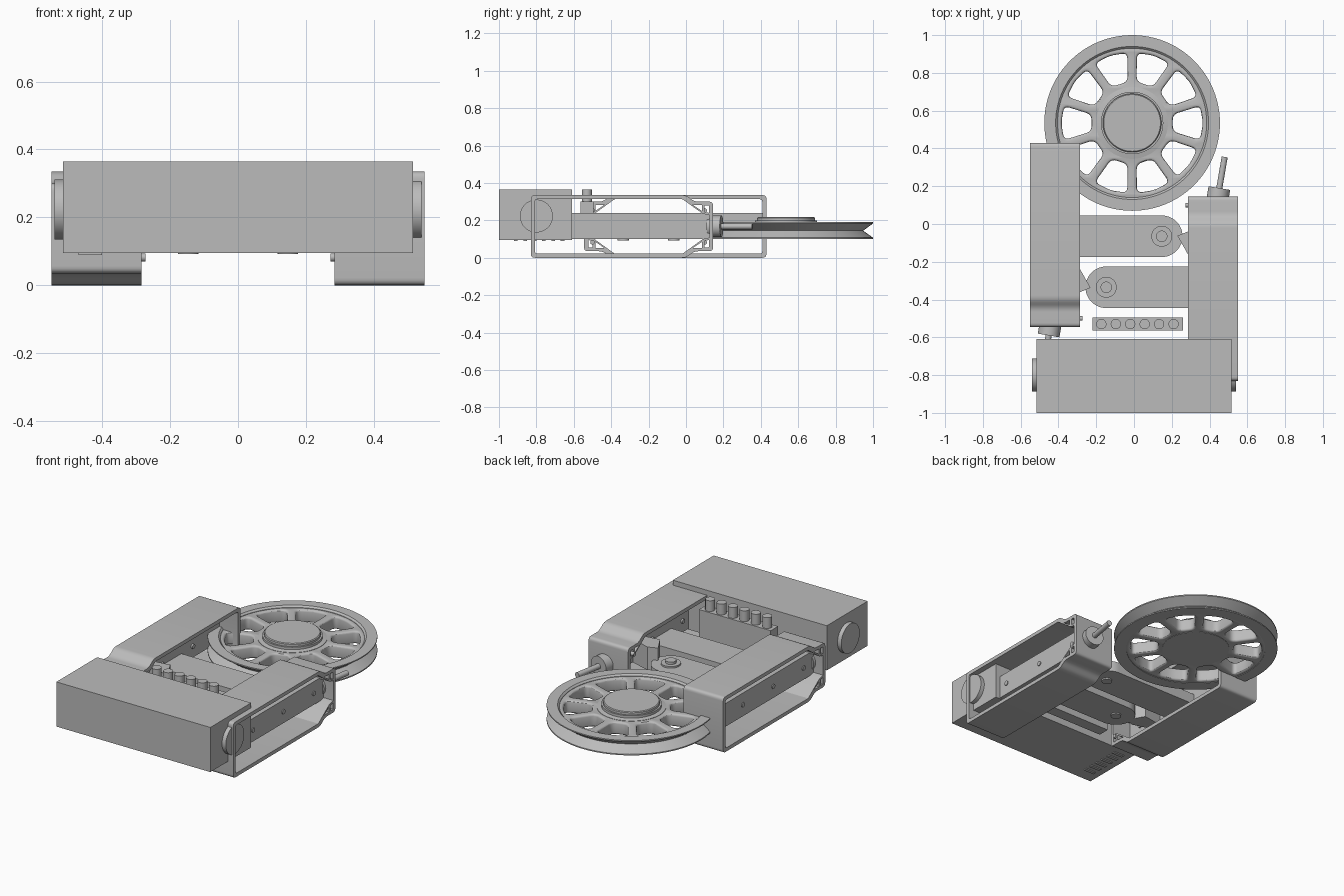
import bpy, bmesh, math
from mathutils import Matrix, Vector

cube = bpy.data.objects.get("Cube")
if cube:
    bpy.data.objects.remove(cube)

grey = bpy.data.materials.new("plain grey")
grey.use_nodes = True
grey.diffuse_color = (0.5, 0.5, 0.5, 1)
grey.node_tree.nodes["Principled BSDF"].inputs["Base Color"].default_value = (0.5, 0.5, 0.5, 1)
made = []
YZ = Matrix(((0, 0, 1), (1, 0, 0), (0, 1, 0))).to_4x4()   # profile in y, z; depth along x


def add(name, mesh):
    mesh.materials.clear()
    mesh.materials.append(grey)
    ob = bpy.data.objects.new(name, mesh)
    bpy.context.collection.objects.link(ob)
    made.append(ob)
    return ob


def from_bm(name, bm):
    bmesh.ops.recalc_face_normals(bm, faces=bm.faces)
    mesh = bpy.data.meshes.new(name)
    bm.to_mesh(mesh)
    bm.free()
    return add(name, mesh)


def box(name, x, y, z):
    bm = bmesh.new()
    size = [b - a for a, b in (x, y, z)]
    mid = [(a + b) / 2 for a, b in (x, y, z)]
    bmesh.ops.create_cube(bm, size=1, matrix=Matrix.Translation(mid) @ Matrix.Diagonal((*size, 1)))
    return from_bm(name, bm)


def rod(name, start, end, r, sides=40):
    a, b = Vector(start), Vector(end)
    turn = (b - a).to_track_quat('Z', 'Y').to_matrix().to_4x4()
    bm = bmesh.new()
    bmesh.ops.create_cone(bm, cap_ends=True, segments=sides, radius1=r, radius2=r,
                          depth=(b - a).length, matrix=Matrix.Translation((a + b) / 2) @ turn)
    return from_bm(name, bm)


def lathe(name, profile, centre, steps=96):
    bm = bmesh.new()
    vs = [bm.verts.new((r, 0, z)) for r, z in profile]
    edges = [bm.edges.new((vs[i - 1], vs[i])) for i in range(len(vs))]
    bmesh.ops.spin(bm, geom=vs + edges, cent=(0, 0, 0), axis=(0, 0, 1),
                   angle=math.tau, steps=steps)
    bmesh.ops.remove_doubles(bm, verts=bm.verts, dist=1e-5)
    bmesh.ops.translate(bm, verts=bm.verts, vec=centre)
    return from_bm(name, bm)


def rounded(points, r, n=5):
    out = []
    for i, p in enumerate(points):
        p = Vector(p)
        a, b = Vector(points[i - 1]) - p, Vector(points[(i + 1) % len(points)]) - p
        a, b = p + a.normalized() * r, p + b.normalized() * r
        for k in range(n + 1):
            t = k / n
            out.append(a * (1 - t) ** 2 + p * 2 * t * (1 - t) + b * t * t)
    return out


def circle(cx, cy, r, n=96):
    return [(cx + r * math.cos(math.tau * i / n), cy + r * math.sin(math.tau * i / n)) for i in range(n)]


def plate(name, outlines, lo, hi, frame=Matrix(), bevel=0):
    # Filled outline with holes, extruded from lo to hi
    cu = bpy.data.curves.new(name, 'CURVE')
    cu.dimensions, cu.fill_mode = '2D', 'BOTH'
    cu.extrude = (hi - lo) / 2 - bevel
    cu.bevel_depth, cu.bevel_resolution, cu.offset = bevel, 2, -bevel
    for pts in outlines:
        s = cu.splines.new('POLY')
        s.points.add(len(pts) - 1)
        for q, p in zip(s.points, pts):
            q.co = (p[0], p[1], 0, 1)
        s.use_cyclic_u = True
    tmp = bpy.data.objects.new(name, cu)
    bpy.context.collection.objects.link(tmp)
    dg = bpy.context.evaluated_depsgraph_get()
    mesh = bpy.data.meshes.new_from_object(tmp.evaluated_get(dg))
    bpy.data.objects.remove(tmp)
    mesh.transform(frame @ Matrix.Translation((0, 0, (lo + hi) / 2)))
    bm = bmesh.new()
    bm.from_mesh(mesh)
    bmesh.ops.remove_doubles(bm, verts=bm.verts, dist=1e-5)
    return from_bm(name, bm)


# Main housing, end discs, vent underneath
box("housing", (-0.515, 0.515), (-1, -0.61), (0.095, 0.365))
for side, s in (("left", 1), ("right", -1)):
    rod(side + "_end_disc", (s * 0.5, -0.8, 0.223), (s * 0.54, -0.8, 0.223), 0.088, 64)
for i in range(6):
    y = -0.92 + i * 0.05
    box("vent_bar", (-0.47, -0.4), (y, y + 0.02), (0.089, 0.096))

# Row of pins on a block
box("pin_block", (-0.22, 0.26), (-0.565, -0.495), (0.1, 0.3))
for i in range(6):
    x = -0.173 + i * 0.0765
    rod("pin", (x, -0.53, 0.29), (x, -0.53, 0.365), 0.027, 24)

# Side unit, built on the left; the right one is the same turned half round
first = len(made)
outer = [(-0.83, 0), (0, 0), (0.045, 0.035), (0.145, 0.035),
         (0.145, 0.3), (0.045, 0.3), (0, 0.335), (-0.83, 0.335)]
inner = [(-0.808, 0.022), (-0.01, 0.022), (0.037, 0.053), (0.125, 0.053),
         (0.125, 0.282), (0.037, 0.282), (-0.01, 0.313), (-0.808, 0.313)]
plate("left_frame", [rounded(outer, 0.022), rounded(inner, 0.014)], 0.285, 0.55, YZ)
for flip in (False, True):
    def fz(pts):
        return [(y, 0.335 - z if flip else z) for y, z in pts]
    plate("left_gusset", [fz([(-0.025, 0.318), (0.09, 0.235), (0.135, 0.225), (0.135, 0.29), (0.04, 0.29)]),
                          fz([(0.035, 0.284), (0.085, 0.283), (0.085, 0.25)]),
                          fz([(0.1, 0.28), (0.122, 0.28), (0.122, 0.24), (0.1, 0.245)])],
          0.285, 0.55, YZ)
box("left_rail", (0.41, 0.485), (-0.81, 0.13), (0.1, 0.24))
for y in (-0.55, -0.26, 0.03):
    rod("left_rail_screw", (0.4, y, 0.17), (0.49, y, 0.17), 0.014, 20)

# Swing arm with its pivot
cy, cx, r = -0.335, -0.147, 0.11
end = [(cx + r * math.cos(a), cy + r * math.sin(a))
       for a in (math.pi / 2 + math.pi * i / 32 for i in range(33))]
plate("left_arm", [[(0.45, cy + r)] + end + [(0.45, cy - r)]], 0.1, 0.165)
rod("left_pivot_washer", (cx, cy, 0.16), (cx, cy, 0.175), 0.055)
rod("left_pivot_pin", (cx, cy, 0.092), (cx, cy, 0.19), 0.03)

# Pawl, side screws, shaft
plate("left_pawl", [[(0.23, -0.062), (0.285, -0.04), (0.42, -0.08), (0.42, -0.14), (0.285, -0.16)]], 0.1, 0.24)
for z in (0.082, 0.253):
    rod("left_side_screw", (0.272, 0.1, z), (0.3, 0.1, z), 0.012, 16)
rod("left_shaft_collar", (0.44, 0.12, 0.168), (0.452, 0.19, 0.168), 0.058)
rod("left_shaft", (0.45, 0.18, 0.168), (0.48, 0.355, 0.168), 0.016, 24)

turn = Matrix.Translation((0, -0.2, 0)) @ Matrix.Rotation(math.pi, 4, 'Z') @ Matrix.Translation((0, 0.2, 0))
for ob in made[first:]:
    mesh = ob.data.copy()
    mesh.transform(turn)
    add(ob.name.replace("left", "right"), mesh)

# Grooved wheel: rim, spoked web, hub
wheel = Vector((-0.01, 0.535, 0))
lathe("wheel_rim", [(0.395, 0.1), (0.465, 0.1), (0.465, 0.107), (0.412, 0.145),
                    (0.465, 0.183), (0.465, 0.19), (0.405, 0.19), (0.395, 0.18)], wheel)
windows = [circle(0, 0, 0.405)]
for i in range(10):
    a = math.tau * i / 10
    w = [(0.215, -0.045), (0.36, -0.09), (0.375, 0), (0.36, 0.09), (0.215, 0.045)]
    pts = [(x * math.cos(a) - y * math.sin(a), x * math.sin(a) + y * math.cos(a)) for x, y in w]
    windows.append(rounded(pts, 0.03))
plate("wheel_web", windows, 0.102, 0.178, Matrix.Translation(wheel), 0.012)
lathe("wheel_hub", [(0, 0.1), (0.19, 0.1), (0.19, 0.18), (0.165, 0.185), (0.165, 0.2),
                    (0.155, 0.2), (0.155, 0.213), (0.15, 0.217), (0, 0.217)], wheel)

# Smooth round parts, keep edges sharp
bpy.ops.object.select_all(action='DESELECT')
for ob in made:
    ob.select_set(True)
bpy.context.view_layer.objects.active = made[0]
bpy.ops.object.shade_smooth_by_angle(angle=math.radians(30))
